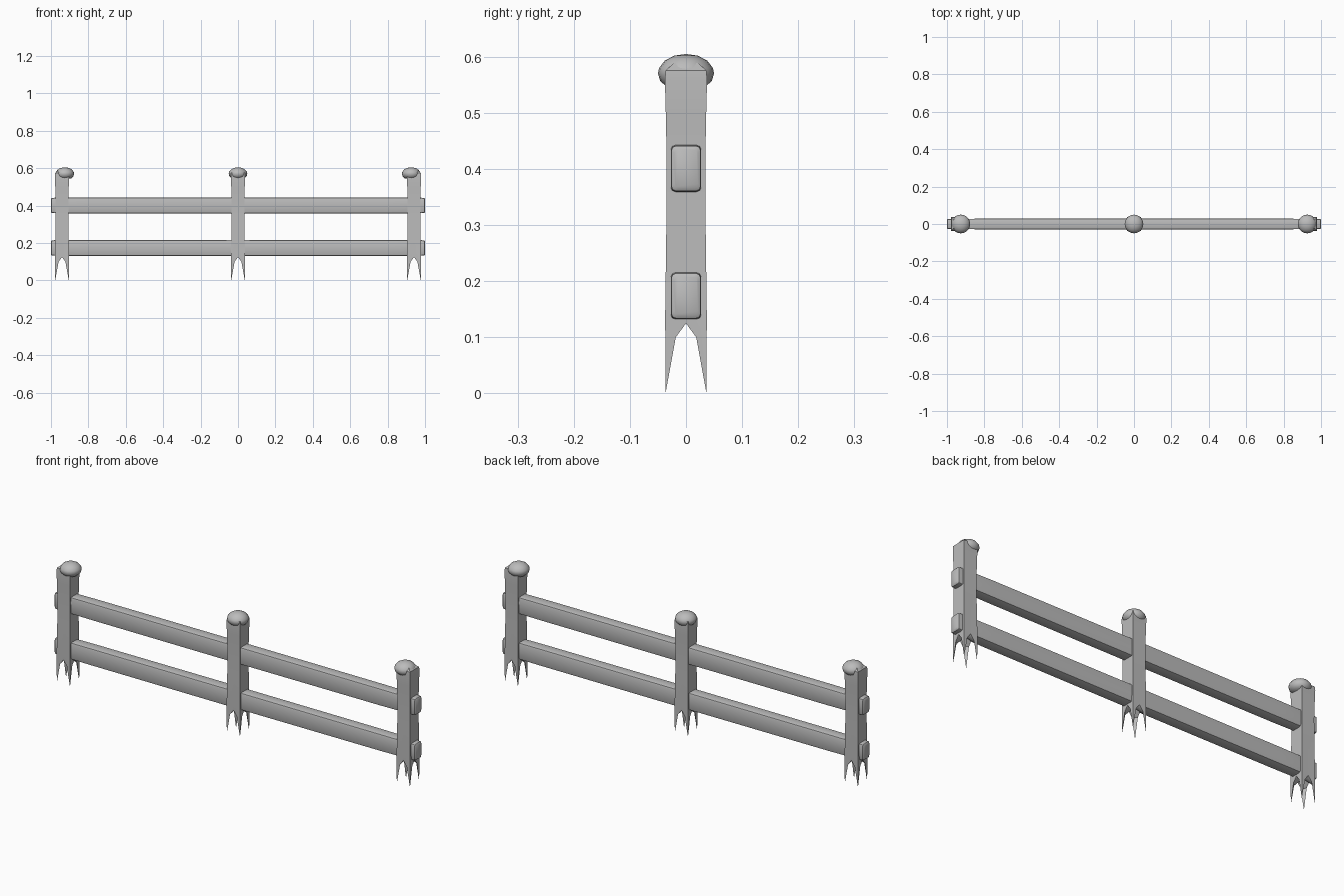
import bpy
import bmesh
from math import cos, sin, pi, radians

cube = bpy.data.objects.get("Cube")
if cube:
    bpy.data.objects.remove(cube, do_unlink=True)

grey = bpy.data.materials.new("weathered_grey")
grey.use_nodes = True
colour = (0.5, 0.5, 0.5, 1)
grey.diffuse_color = colour
grey.node_tree.nodes["Principled BSDF"].inputs["Base Color"].default_value = colour


def finish(name, bm, angle):
    bmesh.ops.remove_doubles(bm, verts=bm.verts, dist=0.0001)
    bmesh.ops.recalc_face_normals(bm, faces=bm.faces)
    mesh = bpy.data.meshes.new(name)
    bm.to_mesh(mesh)
    bm.free()
    mesh.materials.append(grey)
    obj = bpy.data.objects.new(name, mesh)
    bpy.context.collection.objects.link(obj)
    bpy.ops.object.select_all(action='DESELECT')
    obj.select_set(True)
    bpy.context.view_layer.objects.active = obj
    bpy.ops.object.shade_smooth_by_angle(angle=radians(angle))
    return obj


def loft(bm, rings):
    """Skin a list of closed rings and cap the last one."""
    loops = [[bm.verts.new(p) for p in ring] for ring in rings]
    for a, b in zip(loops, loops[1:]):
        for i in range(len(a)):
            j = (i + 1) % len(a)
            bm.faces.new((a[i], a[j], b[j], b[i]))
    bm.faces.new(loops[-1])
    return loops


def square_ring(half, z, x):
    """Square with three extra points along each side, corner first."""
    ring = []
    for k in range(4):
        c, s = cos(k * pi / 2), sin(k * pi / 2)
        for t in (-1, -0.5, 0, 0.5):
            ring.append((x + half * (c - s * t), half * (s + c * t), z))
    return ring


# Post: square shaft with a slight waist and four pointed feet
def make_post(name, x):
    bm = bmesh.new()
    profile = [(0.035, 0.14), (0.033, 0.3), (0.0325, 0.42), (0.034, 0.5),
               (0.0355, 0.56), (0.034, 0.576), (0.02, 0.589)]
    loops = loft(bm, [square_ring(h * 1.06, z, x) for h, z in profile])
    base = loops[0]
    foot_z = (0, 0.1, 0.125, 0.1)
    feet = [bm.verts.new((p[0], p[1], foot_z[i % 4]))
            for i, p in enumerate(square_ring(0.0365, 0, x))]
    for i in range(16):
        j = (i + 1) % 16
        bm.faces.new((feet[i], feet[j], base[j], base[i]))
    # inner faces of the points, then the underside between them
    for i in range(0, 16, 4):
        bm.faces.new((feet[i - 1], feet[i], feet[i + 1]))
    centre = bm.verts.new((x, 0, 0.125))
    inner = [v for i, v in enumerate(feet) if i % 4]
    for i, v in enumerate(inner):
        bm.faces.new((v, inner[(i + 1) % 12], centre))
    return finish(name, bm, 40)


# Cap: turned mushroom-shaped knob
def make_cap(name, x):
    bm = bmesh.new()
    profile = [(0.0, 0.54), (0.034, 0.546), (0.046, 0.557), (0.05, 0.57),
               (0.048, 0.58), (0.038, 0.593), (0.021, 0.602), (0, 0.605)]
    verts = [bm.verts.new((x + r, 0, z)) for r, z in profile]
    edges = [bm.edges.new(p) for p in zip(verts, verts[1:])]
    bmesh.ops.spin(bm, geom=verts + edges, cent=(x, 0, 0), axis=(0, 0, 1),
                   angle=2 * pi, steps=20)
    return finish(name, bm, 50)


# Rail: long beam with rounded edges, a little fuller at the middle
def make_rail(name, z):
    bm = bmesh.new()
    half = [(0, 0.029, 0.0435), (0.8, 0.0285, 0.043), (0.98, 0.027, 0.0415),
            (0.996, 0.026, 0.04), (1, 0.021, 0.035)]
    stations = [(-x, y, h) for x, y, h in half[:0:-1]] + half
    rings = []
    for x, hy, hz in stations:
        ring = []
        for k in range(4):
            sy = 1 if k in (0, 3) else -1
            sz = 1 if k < 2 else -1
            for a in (0, 45, 90):
                t = radians(90 * k + a)
                ring.append((x, sy * (hy - 0.008) + 0.008 * cos(t),
                             z + sz * (hz - 0.008) + 0.008 * sin(t)))
        rings.append(ring)
    loops = loft(bm, rings)
    bm.faces.new(loops[0])
    return finish(name, bm, 35)


for label, post_x, cap_x in (("right", -0.941, -0.926),
                             ("middle", 0, 0),
                             ("left", 0.941, 0.926)):
    make_post(label + "_post", post_x)
    make_cap(label + "_post_cap", cap_x)

make_rail("lower_rail", 0.174)
make_rail("upper_rail", 0.401)
